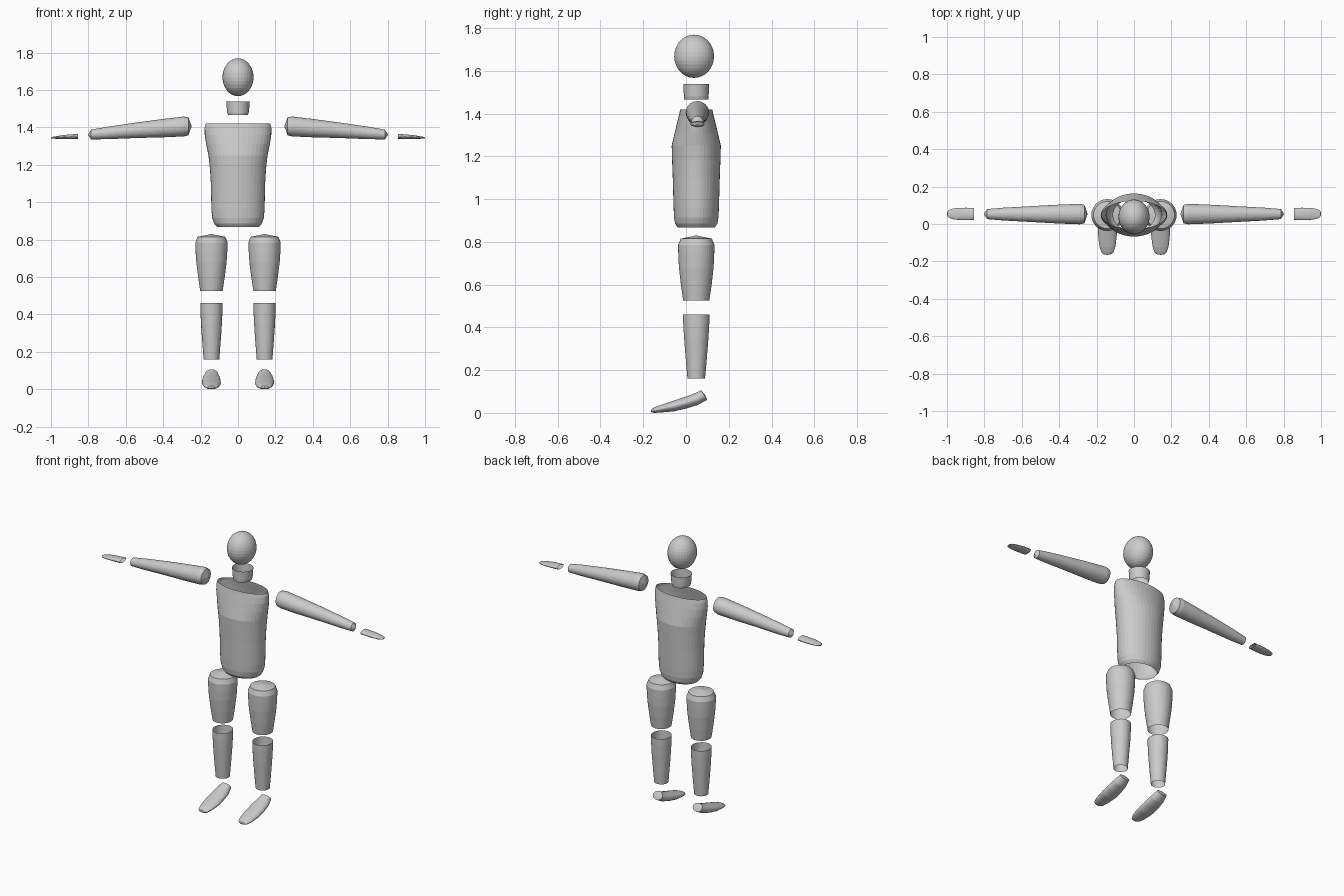
import bpy, bmesh, math
from mathutils import Vector

SEG = 40
CY = 0.048  # depth of the body axis


def loft(name, sections, start_cap=None, end_cap=None):
    """Skin elliptical sections (centre, u, v); optional cap apex points."""
    bm = bmesh.new()
    rings = []
    for c, u, v in sections:
        c, u, v = Vector(c), Vector(u), Vector(v)
        ring = []
        for i in range(SEG):
            a = 2 * math.pi * i / SEG
            ring.append(bm.verts.new(c + u * math.cos(a) + v * math.sin(a)))
        rings.append(ring)
    for a, b in zip(rings, rings[1:]):
        for i in range(SEG):
            j = (i + 1) % SEG
            bm.faces.new((a[i], a[j], b[j], b[i]))
    for ring, apex in ((rings[0], start_cap), (rings[-1], end_cap)):
        if apex:
            tip = bm.verts.new(apex)
            for i in range(SEG):
                bm.faces.new((ring[i], ring[(i + 1) % SEG], tip))
    bmesh.ops.recalc_face_normals(bm, faces=bm.faces[:])
    # open tubes: make sure the faces point away from the middle section
    mid = sections[len(sections) // 2][0]
    f = min(bm.faces, key=lambda f: (f.calc_center_median() - Vector(mid)).length)
    if f.normal.dot(f.calc_center_median() - Vector(mid)) < 0:
        bmesh.ops.reverse_faces(bm, faces=bm.faces[:])
    me = bpy.data.meshes.new(name)
    bm.to_mesh(me)
    bm.free()
    ob = bpy.data.objects.new(name, me)
    bpy.context.collection.objects.link(ob)
    return ob


def upright(x, profile):
    """Horizontal sections from (z, half width, half depth)."""
    return [((x, CY, z), (rx, 0, 0), (0, ry, 0)) for z, rx, ry in profile]


# head
bpy.ops.mesh.primitive_uv_sphere_add(segments=32, ring_count=16, radius=1,
                                     location=(0, 0.038, 1.668))
head = bpy.context.object
head.name = "head"
head.scale = (0.083, 0.093, 0.101)

# neck and torso, open at both ends
loft("neck", upright(0, [(1.465, 0.053, 0.056), (1.48, 0.058, 0.058),
                         (1.538, 0.063, 0.06)]))
loft("torso", upright(0, [
    (0.867, 0.112, 0.087), (0.885, 0.127, 0.099), (0.915, 0.138, 0.104),
    (0.96, 0.142, 0.106), (1.1, 0.145, 0.110), (1.18, 0.150, 0.113),
    (1.25, 0.158, 0.115), (1.31, 0.170, 0.101), (1.36, 0.178, 0.089),
    (1.40, 0.178, 0.079), (1.42, 0.172, 0.075)]))

for side, s in (("left", 1), ("right", -1)):
    # arm, closed with shallow cones
    arm = [(0.265, 1.406, 0.048), (0.29, 1.405, 0.053), (0.40, 1.396, 0.049),
           (0.55, 1.384, 0.041), (0.70, 1.370, 0.033), (0.785, 1.362, 0.026)]
    loft(side + "_arm",
         [((s * x, 0.053, z), (0, r * 1.03, 0), (0, 0, r)) for x, z, r in arm],
         (s * 0.248, 0.053, 1.406), (s * 0.803, 0.053, 1.361))

    # hand, flat and open at the wrist
    hand = [(0.855, 1.352, 0.032, 0.013), (0.90, 1.350, 0.033, 0.012),
            (0.94, 1.348, 0.032, 0.010), (0.97, 1.346, 0.028, 0.007),
            (0.99, 1.345, 0.021, 0.005), (0.998, 1.344, 0.012, 0.004)]
    loft(side + "_hand",
         [((s * x, 0.054, z), (0, w, 0), (0, 0, t)) for x, z, w, t in hand],
         None, (s * 1.0, 0.054, 1.344))

    # thigh, closed on top only
    x = s * 0.142
    loft(side + "_thigh", upright(x, [
        (0.525, 0.060, 0.061), (0.60, 0.071, 0.072), (0.68, 0.081, 0.081),
        (0.74, 0.085, 0.084), (0.785, 0.086, 0.085), (0.815, 0.074, 0.073)]),
        None, (x, CY, 0.83))

    # shin, open tube
    loft(side + "_shin", upright(x, [
        (0.16, 0.042, 0.041), (0.25, 0.049, 0.049), (0.35, 0.056, 0.057),
        (0.42, 0.059, 0.061), (0.46, 0.059, 0.062)]))

    # foot, sweeping forward and down from the heel
    foot = [(0.085, 0.084, 0.033, -0.015, 0.022), (0.045, 0.063, 0.044, -0.010, 0.026),
            (0.0, 0.048, 0.049, -0.006, 0.026), (-0.06, 0.031, 0.050, -0.004, 0.024),
            (-0.12, 0.019, 0.043, -0.002, 0.017), (-0.15, 0.012, 0.033, -0.001, 0.012),
            (-0.162, 0.011, 0.020, 0, 0.007)]
    loft(side + "_foot",
         [((x, y, z), (w, 0, 0), (0, vy, vz)) for y, z, w, vy, vz in foot],
         (x, 0.088, 0.086), (x, -0.165, 0.011))
